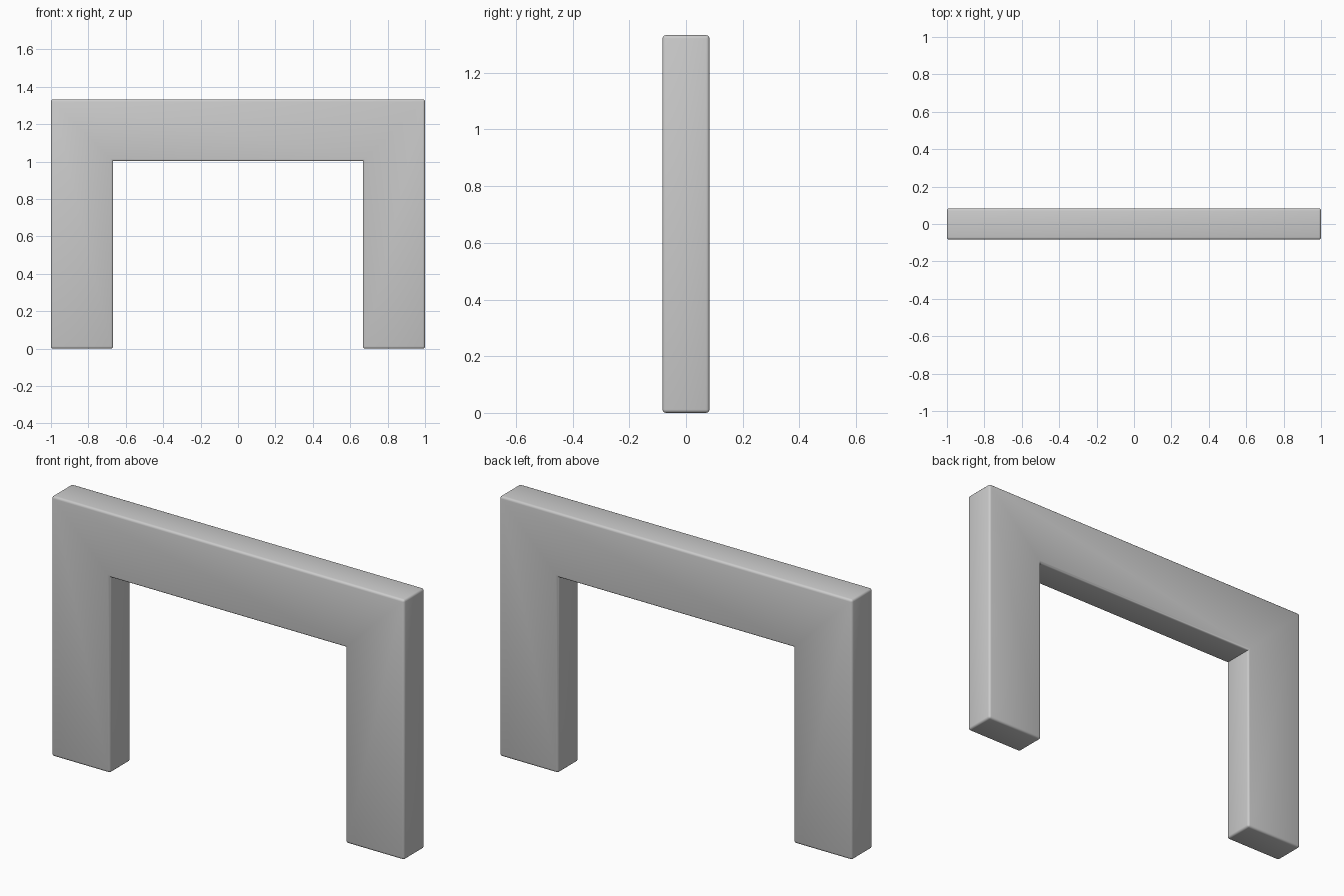
import bpy
import bmesh

if "Cube" in bpy.data.objects:
    bpy.data.objects.remove(bpy.data.objects["Cube"])

W, H = 1.0, 1.333            # half width, height
INNER, LINTEL = 0.667, 1.003  # half opening width, opening height
D = 0.083                    # half depth
BEVEL = 0.012

# Portal outline seen from the front
profile = [(-W, 0), (-INNER, 0), (-INNER, LINTEL), (INNER, LINTEL),
           (INNER, 0), (W, 0), (W, H), (-W, H)]

bm = bmesh.new()
face = bm.faces.new([bm.verts.new((x, -D, z)) for x, z in profile])
ext = bmesh.ops.extrude_face_region(bm, geom=[face], use_keep_orig=True)
bmesh.ops.translate(bm, vec=(0, 2 * D, 0),
                    verts=[g for g in ext["geom"] if isinstance(g, bmesh.types.BMVert)])
bmesh.ops.recalc_face_normals(bm, faces=bm.faces)

# Round the convex edges, keep the two inner corners crisp
bm.normal_update()
convex = [e for e in bm.edges if e.calc_face_angle_signed() > 0.5]
bmesh.ops.bevel(bm, geom=convex, offset=BEVEL, offset_type='OFFSET',
                segments=3, profile=0.5, affect='EDGES', clamp_overlap=True)

mesh = bpy.data.meshes.new("door_frame")
bm.to_mesh(mesh)
bm.free()
frame = bpy.data.objects.new("door_frame", mesh)
bpy.context.collection.objects.link(frame)

# Smooth the rounded edges only
bpy.context.view_layer.objects.active = frame
frame.select_set(True)
bpy.ops.object.shade_smooth_by_angle(angle=0.6)
